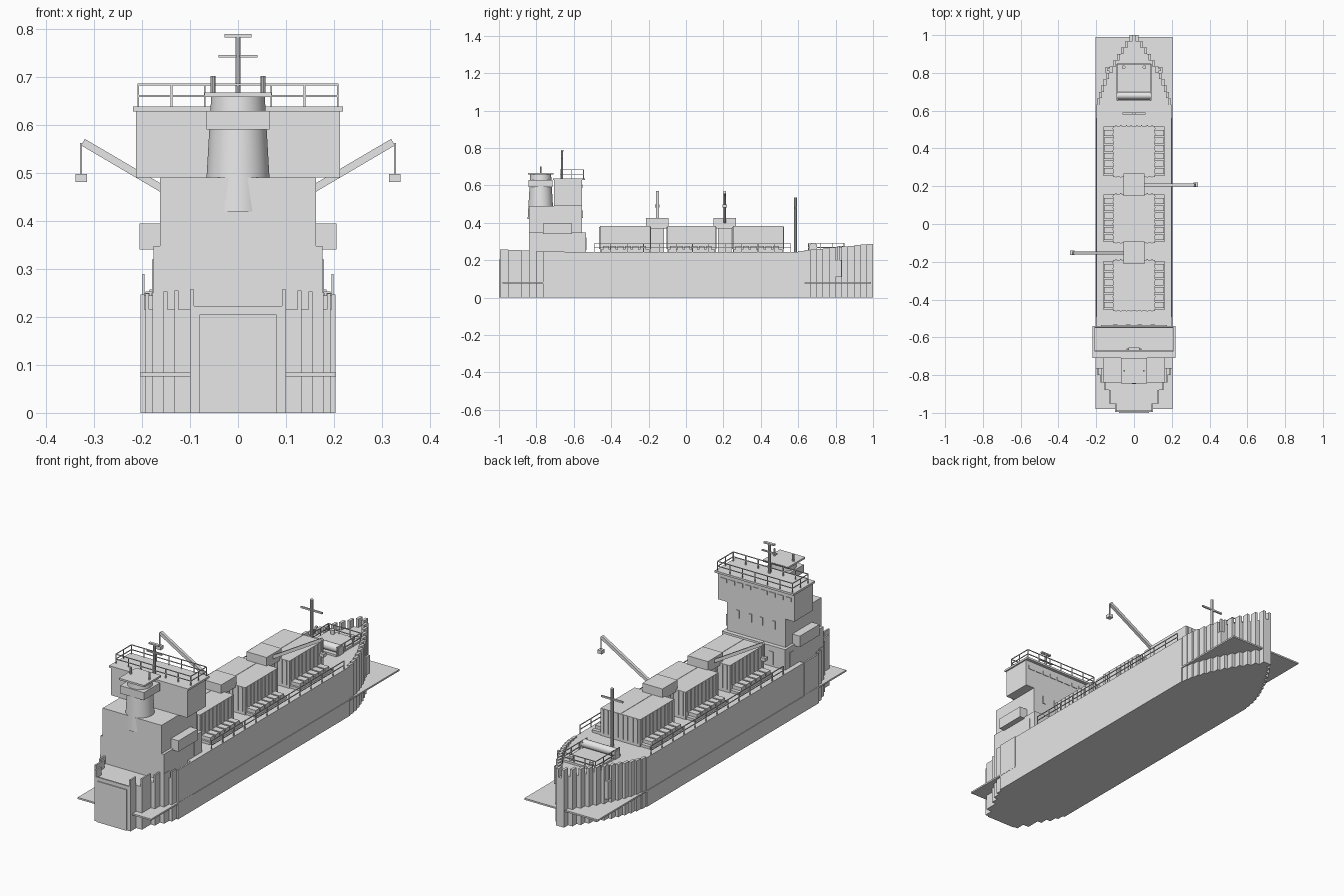
import bpy, bmesh, math
from mathutils import Vector, Matrix

cube = bpy.data.objects.get("Cube")
if cube:
    bpy.data.objects.remove(cube, do_unlink=True)

grey = bpy.data.materials.new("plain_grey")
grey.use_nodes = True
grey.diffuse_color = (0.8, 0.8, 0.8, 1)
grey.node_tree.nodes["Principled BSDF"].inputs["Base Color"].default_value = (0.8, 0.8, 0.8, 1)


class Part:
    """Collects simple solids into one named object."""
    def __init__(self, name):
        self.name, self.bm = name, bmesh.new()

    def box(self, x0, x1, y0, y1, z0, z1):
        m = Matrix.Translation(((x0 + x1) / 2, (y0 + y1) / 2, (z0 + z1) / 2))
        size = Matrix.Diagonal((abs(x1 - x0), abs(y1 - y0), abs(z1 - z0), 1))
        bmesh.ops.create_cube(self.bm, size=1, matrix=m @ size)
        return self

    def wide(self, half, y0, y1, z0, z1):
        return self.box(-half, half, y0, y1, z0, z1)

    def pair(self, x0, x1, y0, y1, z0, z1):
        for s in (-1, 1):
            self.box(s * x0, s * x1, y0, y1, z0, z1)
        return self

    def beam(self, a, b, r, r2=None, sides=4):
        a, b = Vector(a), Vector(b)
        d = b - a
        m = Matrix.Translation((a + b) / 2) @ d.to_track_quat('Z', 'Y').to_matrix().to_4x4()
        m = m @ Matrix.Rotation(math.pi / sides, 4, 'Z')
        bmesh.ops.create_cone(self.bm, cap_ends=True, segments=sides, radius1=r,
                              radius2=r if r2 is None else r2, depth=d.length, matrix=m)
        return self

    def rail(self, a, b, z0, z1, posts, r=0.0025):
        a, b = Vector((*a, 0)), Vector((*b, 0))
        up = Vector((0, 0, 1))
        for z in ((z0 + z1) / 2, z1):
            self.beam(a + up * z, b + up * z, r)
        for i in range(posts):
            p = a.lerp(b, i / (posts - 1))
            self.beam(p + up * z0, p + up * z1, r)
        return self

    def done(self, smooth=False):
        mesh = bpy.data.meshes.new(self.name)
        self.bm.to_mesh(mesh)
        self.bm.free()
        mesh.materials.append(grey)
        ob = bpy.data.objects.new(self.name, mesh)
        bpy.context.collection.objects.link(ob)
        if smooth:
            bpy.ops.object.select_all(action='DESELECT')
            ob.select_set(True)
            bpy.context.view_layer.objects.active = ob
            bpy.ops.object.shade_smooth_by_angle(angle=math.radians(35))
        return ob


DECK = 0.245

# Straight hull with a slightly wider bottom band
Part("hull_bottom").wide(0.203, -0.65, 0.6, 0, 0.08).done()
Part("hull_side").wide(0.2, -0.65, 0.6, 0.08, DECK).done()

# Bow and its bulwark in narrowing slabs
bow, bow_wall = Part("bow"), Part("bow_bulwark")
STEPS = 12
for i in range(STEPS):
    y0, y1 = 0.6 + 0.4 * i / STEPS, 0.6 + 0.4 * (i + 1) / STEPS
    half = 0.2 * (1 - 0.95 * ((i + 0.5) / STEPS) ** 1.6)
    bow.wide(half, y0, y1, 0, DECK)
    bow_wall.pair(max(half - 0.014, 0), half, y0, y1, DECK, 0.25 + 0.037 * i / (STEPS - 1))
bow.done()
bow_wall.done()

# Stern in narrowing slabs with side walls
stern, stern_wall = Part("stern"), Part("stern_bulwark")
ends = [-0.65, -0.765, -0.8, -0.84, -0.88, -0.95, -0.995]
halves = [0.203, 0.193, 0.178, 0.155, 0.132, 0.1]
for i, half in enumerate(halves):
    stern.wide(half, ends[i + 1], ends[i], 0, 0.215)
    stern_wall.pair(half - 0.008, half, ends[i + 1], ends[i], 0.215, 0.247 + 0.002 * i)
stern.done()
stern_wall.wide(0.092, -0.995, -0.987, 0.215, 0.223).done()
Part("transom_plate").wide(0.08, -1, -0.99, 0, 0.205).done()

# Flat plates at the waterline
Part("bow_waterline_plate").wide(0.204, 0.6, 0.99, 0.076, 0.084).done()
Part("stern_waterline_plate").wide(0.204, -0.98, -0.65, 0.076, 0.084).done()

# Anchors on the bow
Part("anchors").pair(0.125, 0.15, 0.8, 0.832, 0.11, 0.2).pair(0.13, 0.142, 0.81, 0.822, 0.2, 0.275).done()

# Foredeck winch with low platform and rail
Part("winch_platform").wide(0.09, 0.65, 0.85, DECK, 0.255).done()
winch = Part("winch").beam((-0.09, 0.68, 0.273), (0.09, 0.68, 0.273), 0.02, sides=16)
winch.pair(0.085, 0.095, 0.66, 0.7, DECK, 0.285)
for s in (-1, 1):
    winch.beam((s * 0.055, 0.83, 0.25), (s * 0.055, 0.83, 0.275), 0.01, sides=12)
winch.done(True)
fore_rail = Part("foredeck_rail").rail((-0.09, 0.845), (0.09, 0.845), DECK, 0.29, 4)
for s in (-1, 1):
    fore_rail.rail((s * 0.09, 0.655), (s * 0.09, 0.845), DECK, 0.29, 4)
fore_rail.done()

# Fore mast
Part("fore_mast").beam((0, 0.585, DECK), (0, 0.585, 0.535), 0.008, sides=8).wide(
    0.06, 0.581, 0.589, 0.477, 0.485).done()

# Side rails
side_rail = Part("side_rails")
for s in (-1, 1):
    side_rail.rail((s * 0.197, -0.49), (s * 0.197, 0.56), DECK, 0.288, 13)
side_rail.done()

# Cargo blocks: paired boxes, ribs, and low hatch ledges beside them
cargo, ribs, ledges = Part("cargo_boxes"), Part("cargo_ribs"), Part("hatch_ledges")
for y0, y1 in ((-0.46, -0.19), (-0.1, 0.16), (0.25, 0.52)):
    cargo.pair(0.001, 0.11, y0, y1, DECK, 0.382)
    for i in range(9):
        y = y0 + (y1 - y0) * (i + 0.5) / 9
        ribs.pair(0.108, 0.113, y - 0.003, y + 0.003, 0.28, 0.378)
    for y in (y0, y1):
        for x in (0.015, 0.04, 0.07, 0.095):
            ribs.pair(x - 0.003, x + 0.003, y - 0.004, y + 0.004, 0.26, 0.378)
    for i in range(6):
        step = (y1 - y0 - 0.03) / 6
        y = y0 + 0.015 + step * i
        ledges.pair(0.11, 0.158, y, y + step * 0.8, DECK, 0.275)
    ledges.pair(0.11, 0.162, y0 + 0.005, y1 - 0.005, DECK, 0.258)
cargo.done()
ribs.done()
ledges.done()

# Two deck cranes reaching to opposite sides
for name, y, s in (("rear_crane", -0.153, -1), ("front_crane", 0.207, 1)):
    Part(name + "_post").wide(0.036, y - 0.036, y + 0.036, DECK, 0.38).done()
    Part(name + "_head").wide(0.056, y - 0.06, y + 0.06, 0.37, 0.425).done()
    jib = Part(name + "_jib").beam((s * 0.03, y, 0.392), (s * 0.323, y, 0.564), 0.011)
    jib.beam((s * 0.327, y, 0.562), (s * 0.327, y, 0.495), 0.003)
    jib.box(s * 0.315, s * 0.339, y - 0.012, y + 0.012, 0.481, 0.498).done()

# Deckhouse, bridge and roof
Part("lower_deckhouse").wide(0.176, -0.84, -0.535, 0.215, 0.348).done()
Part("upper_deckhouse").wide(0.163, -0.84, -0.556, 0.348, 0.49).done()
Part("side_lockers").pair(0.16, 0.205, -0.765, -0.61, 0.34, 0.395).done()
Part("bridge").wide(0.212, -0.705, -0.556, 0.49, 0.63).done()
Part("bridge_roof").wide(0.219, -0.71, -0.54, 0.628, 0.638).done()

# Windows and doors as thin plates on the forward faces and sides
panes = Part("windows")
for i in range(9):
    x = -0.18 + 0.045 * i
    panes.box(x - 0.017, x + 0.017, -0.558, -0.553, 0.585, 0.605)
for x in (0.03, 0.1):
    panes.pair(x - 0.008, x + 0.008, -0.558, -0.552, 0.425, 0.465)
    panes.pair(x - 0.012, x + 0.012, -0.537, -0.532, 0.255, 0.32)
panes.pair(0.174, 0.179, -0.6, -0.57, 0.25, 0.32)
panes.done()

# Bridge roof rail
roof_rail = Part("bridge_roof_rail")
for y in (-0.672, -0.548):
    roof_rail.rail((-0.208, y), (0.208, y), 0.636, 0.684, 7)
for s in (-1, 1):
    roof_rail.rail((s * 0.208, -0.672), (s * 0.208, -0.548), 0.636, 0.684, 3)
roof_rail.done()

# Radar mast
mast = Part("radar_mast").beam((0, -0.662, 0.63), (0, -0.662, 0.786), 0.006, sides=8)
mast.wide(0.041, -0.666, -0.658, 0.74, 0.746)
mast.wide(0.028, -0.669, -0.655, 0.782, 0.789).done()

# Funnel with band, cap and exhaust pipes
FY = -0.777
Part("funnel").beam((0, FY, 0.42), (0, FY, 0.66), 0.07, 0.056, 32).done(True)
Part("funnel_band").wide(0.066, FY - 0.064, FY + 0.064, 0.59, 0.629).done()
Part("funnel_cap").wide(0.07, FY - 0.068, FY + 0.068, 0.658, 0.667).done()
pipes = Part("exhaust_pipes")
for s in (-1, 1):
    pipes.beam((s * 0.052, FY, 0.66), (s * 0.052, FY, 0.702), 0.005, sides=10)
pipes.done()
